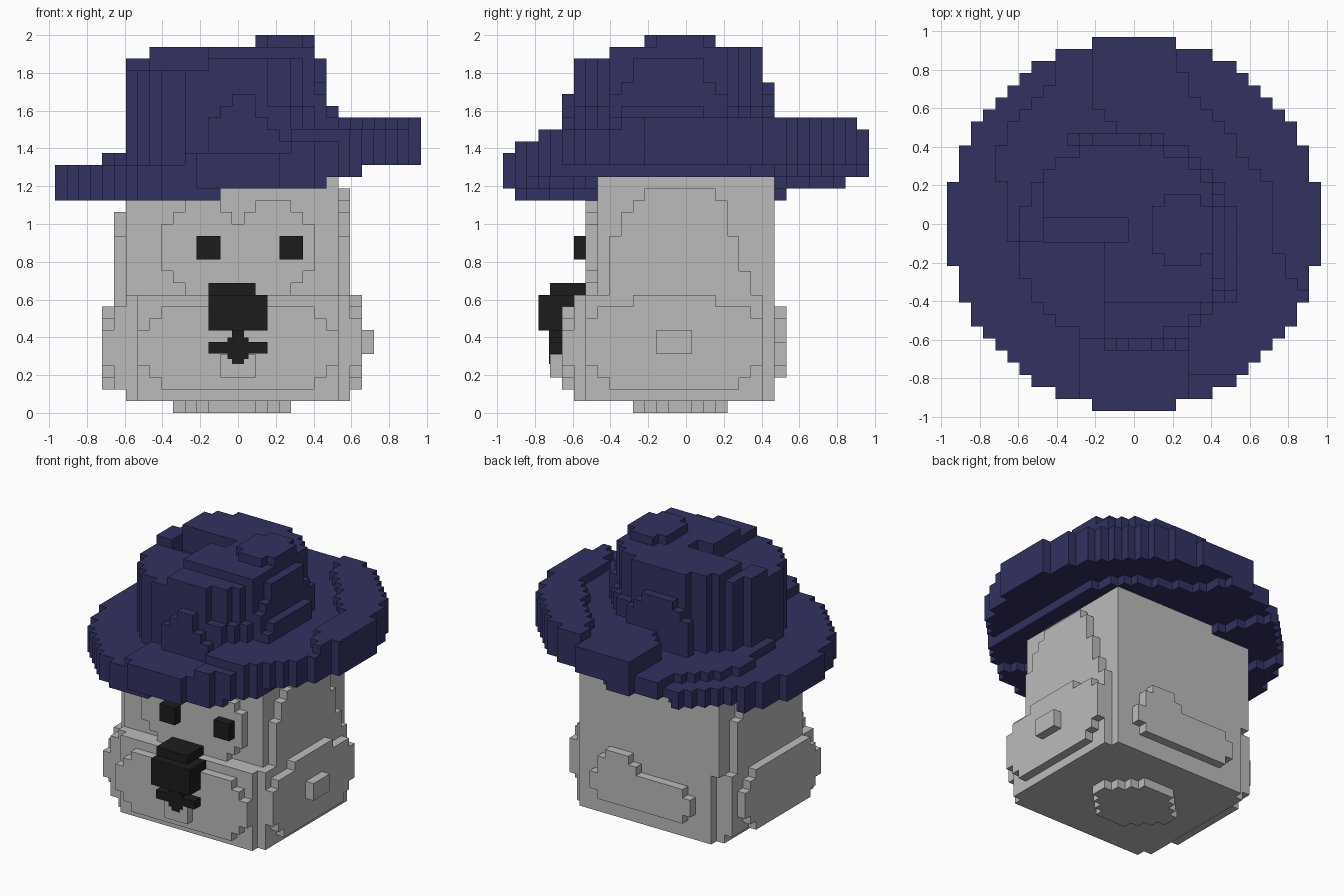
import bpy
import bmesh

V = 0.0625  # edge length of one cube cell; x and y cells are centred on 0, z cells start at 0

cube = bpy.data.objects.get("Cube")
if cube:
    bpy.data.objects.remove(cube, do_unlink=True)


def material(name, rgb):
    m = bpy.data.materials.new(name)
    m.use_nodes = True
    m.diffuse_color = (*rgb, 1)
    m.node_tree.nodes["Principled BSDF"].inputs["Base Color"].default_value = (*rgb, 1)
    return m


GREY = material("stone grey", (0.5, 0.5, 0.5))
NAVY = material("dark navy", (0.032, 0.031, 0.118))
BLACK = material("soft black", (0.012, 0.012, 0.012))


def block(xr, yr, zr, chop=(), c=1):
    """Cells of an inclusive box; chop lists axis pairs whose corners are cut by c cells."""
    ranges = (xr, yr, zr)
    cells = set()
    for i in range(xr[0], xr[1] + 1):
        for j in range(yr[0], yr[1] + 1):
            for k in range(zr[0], zr[1] + 1):
                p = (i, j, k)
                d = [min(p[a] - ranges[a][0], ranges[a][1] - p[a]) for a in range(3)]
                if all(d[a] + d[b] >= c for a, b in chop):
                    cells.add(p)
    return cells


def side_plate(i, rows):
    """Stepped plate one cell thick, facing sideways; rows are (z range, y range)."""
    cells = set()
    for zr, yr in rows:
        cells |= block((i, i), yr, zr)
    return cells


SIDES = [((1, 0, 0), [(1, 0, 0), (1, 1, 0), (1, 1, 1), (1, 0, 1)]),
         ((-1, 0, 0), [(0, 0, 0), (0, 0, 1), (0, 1, 1), (0, 1, 0)]),
         ((0, 1, 0), [(0, 1, 0), (0, 1, 1), (1, 1, 1), (1, 1, 0)]),
         ((0, -1, 0), [(0, 0, 0), (1, 0, 0), (1, 0, 1), (0, 0, 1)]),
         ((0, 0, 1), [(0, 0, 1), (1, 0, 1), (1, 1, 1), (0, 1, 1)]),
         ((0, 0, -1), [(0, 0, 0), (0, 1, 0), (1, 1, 0), (1, 0, 0)])]


def build(name, cells, mat):
    """Skin a set of cells with the faces that are exposed."""
    bm = bmesh.new()
    verts = {}

    def vert(p):
        if p not in verts:
            verts[p] = bm.verts.new(((p[0] - 0.5) * V, (p[1] - 0.5) * V, p[2] * V))
        return verts[p]

    for (i, j, k) in sorted(cells):
        for n, quad in SIDES:
            if (i + n[0], j + n[1], k + n[2]) not in cells:
                bm.faces.new([vert((i + a, j + b, k + c)) for a, b, c in quad])
    add_object(name, bm, mat)


def small_box(name, lo, hi, mat):
    bm = bmesh.new()
    bmesh.ops.create_cube(bm, size=1)
    for v in bm.verts:
        v.co = [lo[a] if v.co[a] < 0 else hi[a] for a in range(3)]
    add_object(name, bm, mat)


def add_object(name, bm, mat):
    me = bpy.data.meshes.new(name)
    bm.to_mesh(me)
    bm.free()
    me.materials.append(mat)
    bpy.context.collection.objects.link(bpy.data.objects.new(name, me))


XY, XZ, YZ = (0, 1), (0, 2), (1, 2)

# Upper head with raised face, cheek and temple plates
head = block((-9, 8), (-7, 7), (9, 19))
face = block((-6, 6), (-8, -8), (10, 17), [XZ], 2)
face -= block((-1, 1), (-8, -8), (17, 17)) | block((0, 0), (-8, -8), (16, 16))
head |= face
head |= side_plate(-10, [((9, 14), (-6, 5)), ((15, 16), (-5, 4))])
head |= side_plate(9, [((10, 11), (-6, 5)), ((12, 14), (-6, 4)), ((15, 16), (-5, 3)),
                       ((17, 17), (-4, 3)), ((18, 18), (-3, 2))])
build("upper_head", head, GREY)

# Wide jaw with stepped edges, a plate on each side, a chin and a foot
jaw = block((-10, 9), (-8, 6), (2, 8))
jaw |= block((-9, 9), (-9, 7), (1, 9), [XY], 1)
jaw |= block((-8, 8), (-10, -10), (2, 8), [XZ], 2)
jaw |= block((-1, 1), (-11, -11), (3, 4))
jaw |= block((-11, -11), (-8, 5), (2, 8), [YZ], 2)
jaw |= side_plate(10, [((2, 2), (-6, 4)), ((3, 3), (-7, 5)), ((4, 7), (-8, 6)),
                       ((8, 8), (-7, 5)), ((9, 9), (-4, 2))])
jaw |= block((11, 11), (-2, 0), (5, 6))
jaw |= block((-6, 6), (8, 8), (3, 6), [XZ], 1) | block((1, 5), (8, 8), (6, 8), [XZ], 1)
jaw |= block((-5, 4), (-4, 3), (0, 0), [XY], 3)
build("jaw", jaw, GREY)

# Eyes and nose
for side, i in (("right", -3), ("left", 4)):
    build(side + "_eye", block((i, i + 1), (-9, -9), (13, 14)), BLACK)
nose = block((-2, 2), (-12, -9), (7, 9)) | block((-2, 1), (-11, -8), (10, 10))
build("nose", nose, BLACK)

# Cross shaped mouth
for n, w, z0, z1 in (("bar", 0.156, 0.315, 0.375), ("centre", 0.055, 0.285, 0.40),
                     ("stem", 0.031, 0.26, 0.44)):
    small_box("mouth_" + n, (-w, -0.725, z0), (w, -0.65, z1), BLACK)


# Tilted hat brim: top height steps across contour lines given as (y, x)
def contour(points, y):
    for (y0, x0), (y1, x1) in zip(points, points[1:]):
        if y <= y1:
            return x0 + (x1 - x0) * max(0, (y - y0) / (y1 - y0))
    return points[-1][1]


LOW = [(-0.6, -0.28), (-0.4, -0.42), (-0.1, -0.62), (0.35, -0.72), (0.6, -0.58), (0.75, -0.41)]
MID = [(-0.55, 0.28), (0.5, -0.1), (0.66, -0.22)]
HIGH = [(-0.4, 0.9), (-0.3, 0.8), (-0.15, 0.74), (0.2, 0.7), (0.4, 0.54), (0.6, 0.4), (0.7, 0.28),
        (0.9, 0.22)]


def brim_top(x, y):
    if x < contour(LOW, y):
        return 21
    if x < contour(MID, y):
        return 22
    if x > contour(HIGH, y):
        return 25
    return 23 if y < -0.78 else 24


def brim_bottom(x, y):
    z = max(18, round(19.6 + 1.6 * x + 0.4 * min(x, 0) + y))
    if x * x + y * y < 131 * V * V:  # seat around the head
        z = min(z, 20)
    if x > 0.66:
        return max(z, 21)
    return max(z, 19) if y < -0.92 else z


brim = set()
for i in range(-15, 16):
    for j in range(-15, 16):
        if i * i + j * j <= 235:
            x, y = i * V, j * V
            brim.update((i, j, k) for k in range(brim_bottom(x, y), brim_top(x, y)))
build("hat_brim", brim, NAVY)


# Crown: round column with a pinched, uneven top
def crown_top(i, j):
    if 2 <= i <= 6 and -3 <= j <= 2 and not (i in (2, 6) and j in (-3, 2)):
        return 32
    if -7 <= i <= -1 and -1 <= j <= 0:
        return 28
    if -7 <= i <= 6 and 1 <= j <= 6:
        return 31
    if -2 <= i <= 6 and -6 <= j <= 0:
        return 31
    if i <= -3 and j <= -2:
        return 29
    return 30


crown = set()
for i in range(-9, 9):
    for j in range(-9, 8):
        spread = ((i + 1) / 8.7) ** 2 + ((j + 1.5) / 8.4) ** 2
        if spread <= 1:
            crown.update((i, j, k) for k in range(20, crown_top(i, j)))
        elif spread <= 1.18 and i > 1:
            crown.update((i, j, k) for k in range(20, 26))
# Bulges on the left, back and front of the crown
crown |= block((8, 8), (-6, 1), (20, 25), [YZ], 1)
crown |= block((7, 7), (-6, 3), (20, 27), [YZ], 1)
crown |= block((-5, 2), (7, 7), (20, 27), [XZ], 2)
for k, (a, b) in zip(range(20, 27), [(-4, 4), (-3, 4), (-2, 4), (-2, 3), (-2, 2), (-1, 1), (0, 1)]):
    crown |= block((a, b), (-10, -10), (k, k))
build("hat_crown", crown, NAVY)
